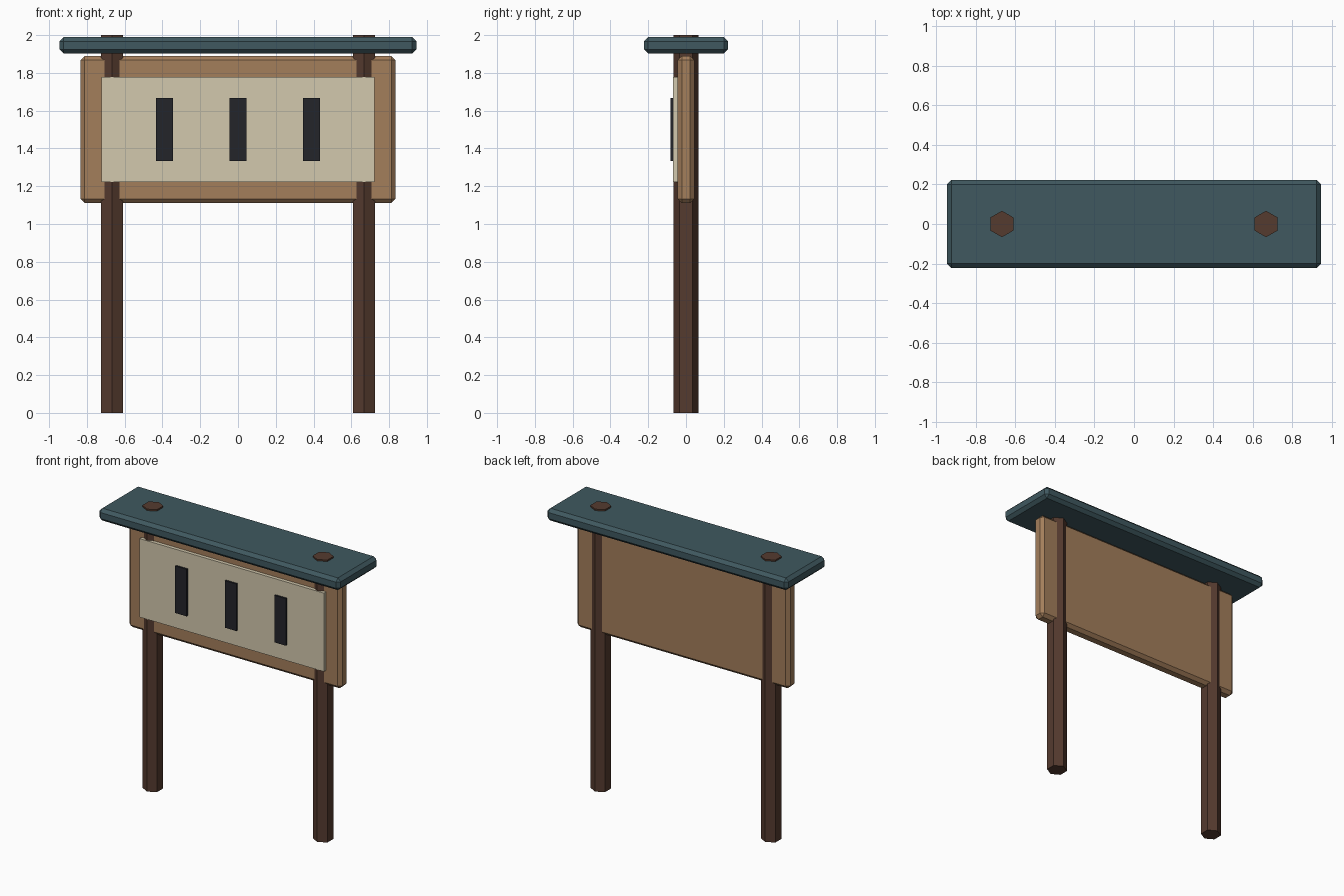
import bpy, bmesh
from mathutils import Matrix

if "Cube" in bpy.data.objects:
    bpy.data.objects.remove(bpy.data.objects["Cube"])


def material(name, rgb):
    m = bpy.data.materials.new(name)
    m.diffuse_color = (*rgb, 1)
    m.use_nodes = True
    m.node_tree.nodes["Principled BSDF"].inputs["Base Color"].default_value = m.diffuse_color
    return m


dark_wood = material("dark_wood", (0.09, 0.043, 0.028))
tan_wood = material("tan_wood", (0.37, 0.21, 0.105))
roof_paint = material("roof_paint", (0.05, 0.098, 0.115))
paper = material("paper", (0.65, 0.58, 0.42))
ink = material("ink", (0.017, 0.018, 0.023))


def finish(name, bm, mat):
    me = bpy.data.meshes.new(name)
    bm.to_mesh(me)
    bm.free()
    me.materials.append(mat)
    ob = bpy.data.objects.new(name, me)
    bpy.context.collection.objects.link(ob)
    return ob


def box(name, center, size, mat, chamfer=0):
    bm = bmesh.new()
    bmesh.ops.create_cube(bm, size=1, matrix=Matrix.LocRotScale(center, None, size))
    ob = finish(name, bm, mat)
    if chamfer:
        mod = ob.modifiers.new("chamfer", 'BEVEL')
        mod.width = chamfer
        mod.segments = 1
    return ob


# Hexagonal posts, corners facing front and back
for side, x in (("left", -0.667), ("right", 0.667)):
    bm = bmesh.new()
    bmesh.ops.create_cone(bm, cap_ends=True, segments=6, radius1=0.0667, radius2=0.0667,
                          depth=2, matrix=Matrix.Translation((x, 0, 1)))
    finish(side + "_post", bm, dark_wood)

# Chamfered backing board and roof cap
box("board", (0, 0, 1.5), (1.667, 0.089, 0.778), tan_wood, 0.022)
box("roof", (0, 0, 1.946), (1.889, 0.444, 0.087), roof_paint, 0.022)

# Notice panel with three dark strips
box("notice_panel", (0, -0.057, 1.5), (1.444, 0.025, 0.556), paper)
for i, x in enumerate((-0.389, 0, 0.389)):
    box(f"notice_strip_{i + 1}", (x, -0.0735, 1.5), (0.089, 0.019, 0.333), ink)
